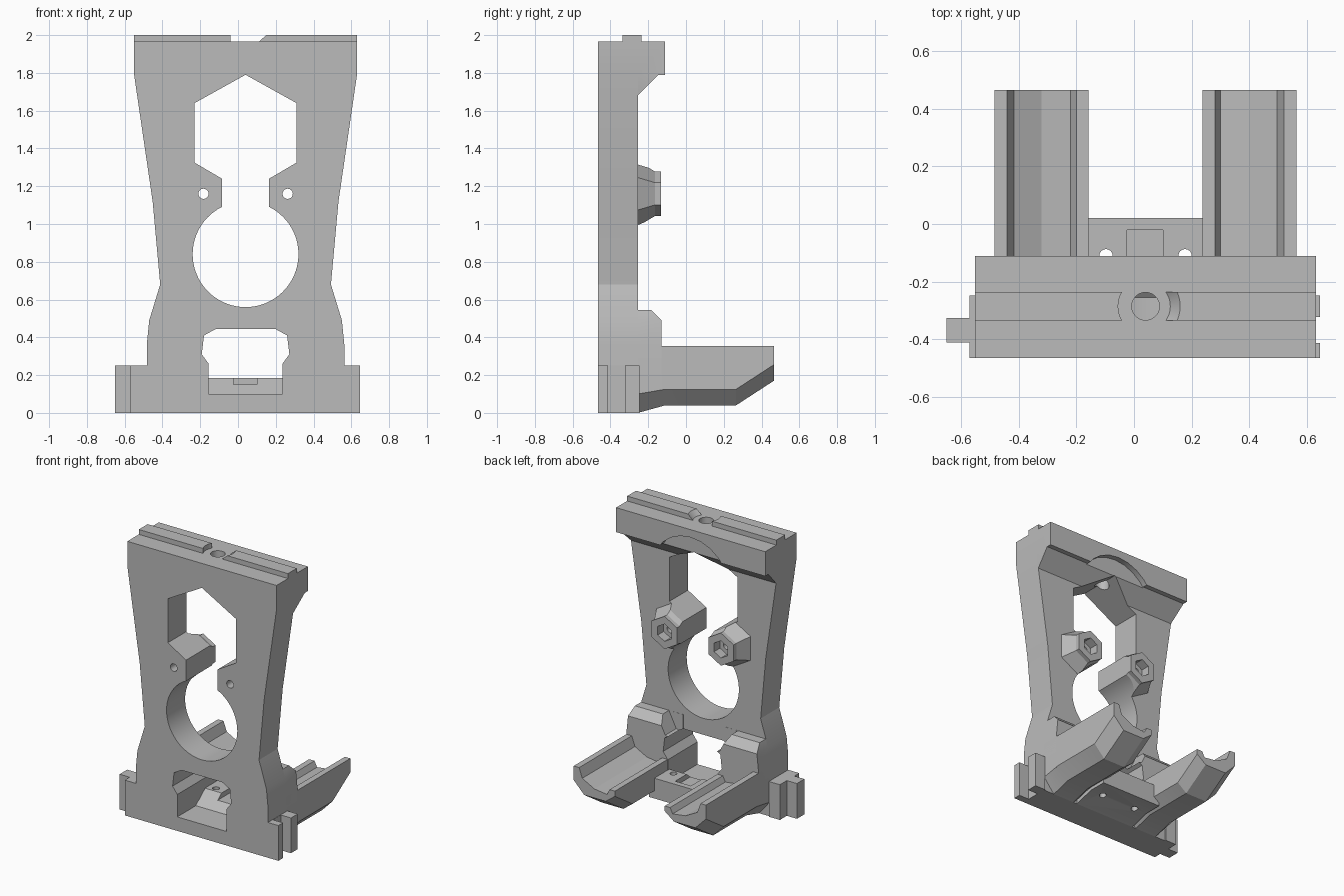
import bpy, bmesh, math
from mathutils import Vector

if "Cube" in bpy.data.objects:
    bpy.data.objects.remove(bpy.data.objects["Cube"], do_unlink=True)

CX = 0.04                       # symmetry line of the frame
FRONT, BACK = -0.465, -0.255    # faces of the upright plate

grey = bpy.data.materials.new("plain_grey")
grey.use_nodes = True
grey.diffuse_color = (0.5, 0.5, 0.5, 1)
grey.node_tree.nodes["Principled BSDF"].inputs["Base Color"].default_value = (0.5, 0.5, 0.5, 1)


def loft(name, rings):
    """Solid through a row of matching closed rings."""
    bm = bmesh.new()
    loops = [[bm.verts.new(p) for p in ring] for ring in rings]
    n = len(loops[0])
    for a, b in zip(loops, loops[1:]):
        for i in range(n):
            bm.faces.new((a[i], a[(i + 1) % n], b[(i + 1) % n], b[i]))
    bm.faces.new(loops[0])
    bm.faces.new(loops[-1])
    bmesh.ops.recalc_face_normals(bm, faces=bm.faces)
    mesh = bpy.data.meshes.new(name)
    bm.to_mesh(mesh)
    bm.free()
    mesh.materials.append(grey)
    obj = bpy.data.objects.new(name, mesh)
    bpy.context.collection.objects.link(obj)
    return obj


def prism(name, pts, y0, y1):
    return loft(name, [[(x, y, z) for x, z in pts] for y in (y0, y1)])


def bar(name, pts, x0, x1):
    return loft(name, [[(x, y, z) for y, z in pts] for x in (x0, x1)])


def box(name, x0, x1, y0, y1, z0, z1):
    return prism(name, [(x0, z0), (x1, z0), (x1, z1), (x0, z1)], y0, y1)


def circle(cx, cz, r, n=48, start=0.0):
    return [(cx + r * math.cos(start + math.tau * i / n),
             cz + r * math.sin(start + math.tau * i / n)) for i in range(n)]


def upright(name, x, y, z0, z1, r0, r1=None, n=48):
    return loft(name, [[(px, py, z) for px, py in circle(x, y, r, n)]
                       for z, r in ((z0, r0), (z1, r1 or r0))])


def combine(obj, others, operation="DIFFERENCE"):
    """Boolean the others into obj, then drop them."""
    for other in others:
        mod = obj.modifiers.new("cut", "BOOLEAN")
        mod.operation, mod.object, mod.solver = operation, other, "EXACT"
    bpy.context.view_layer.update()
    graph = bpy.context.evaluated_depsgraph_get()
    mesh = bpy.data.meshes.new_from_object(obj.evaluated_get(graph))
    obj.modifiers.clear()
    obj.data = mesh
    for other in others:
        bpy.data.objects.remove(other, do_unlink=True)
    return obj


def both(half):
    """Mirror a half outline, given as (offset, z), about the centre line."""
    return [(CX + x, z) for x, z in half] + [(CX - x, z) for x, z in reversed(half)]


# Shared outlines
outline = both([(0.523, 0), (0.523, 0.36), (0.51, 0.49), (0.452, 0.68),
                (0.492, 1.12), (0.59, 1.79), (0.59, 1.965)])
window = both([(0.195, 0.10), (0.195, 0.26), (0.232, 0.31), (0.22, 0.41), (0.16, 0.443)])


def keyhole():
    a0 = math.acos(0.125 / 0.28)
    arc = [(0.28 * math.cos(a0 - i * (a0 + math.pi / 2) / 32),
            0.84 + 0.28 * math.sin(a0 - i * (a0 + math.pi / 2) / 32)) for i in range(32)]
    half = [(0.27, 1.64), (0.27, 1.325), (0.125, 1.24)] + arc
    pts = [(CX, 1.79)] + [(CX + x, z) for x, z in half] + [(CX, 0.56)]
    pts += [(CX - x, z) for x, z in reversed(half)]
    return prism("keyhole_cutter", pts, -0.6, 0.1)


def window_cutter():
    return prism("window_cutter", window, -0.6, 0.1)


def bolt_hole():
    return upright("bolt_cutter", CX, -0.285, 1.6, 2.1, 0.048)


# Upright plate with its openings
plate = prism("upright_plate", outline, FRONT, BACK)
screws = [prism("screw_cutter", circle(CX + s * 0.223, 1.16, 0.027, 24), -0.6, 0.1)
          for s in (-1, 1)]
combine(plate, [keyhole(), window_cutter(), bolt_hole()] + screws)

# Base: tongue on one end, groove on the other
base_left = box("base_left", -0.57, CX - 0.523, FRONT, -0.247, 0, 0.252)
tongue = box("base_tongue", -0.65, -0.57, -0.41, -0.325, 0, 0.252)
base_right = box("base_right", CX + 0.523, 0.645, FRONT, -0.247, 0, 0.252)
combine(base_right, [box("groove_cutter", 0.565, 0.7, -0.413, -0.323, -0.1, 0.4)])

# Overhanging top beam with a round recess behind
beam = bar("top_beam", [(BACK, 1.965), (-0.11, 1.965), (-0.11, 1.79),
                        (-0.145, 1.79), (BACK, 1.68)], -0.6, 0.7)
combine(beam, [prism("clip", outline, -0.5, 0.1)], "INTERSECT")
combine(beam, [keyhole(), bolt_hole(),
               prism("recess_cutter", circle(CX, 1.6, 0.31, 24), -0.15, 0.1)])

# Top ridge, split around the bolt hole
ridge_left = box("ridge_left", -0.55, CX, -0.335, -0.235, 1.965, 2.0)
combine(ridge_left, [upright("round_cutter", CX, -0.285, 1.9, 2.1, 0.095)])
ridge_right = box("ridge_right", CX, 0.63, -0.335, -0.235, 1.965, 2.0)
combine(ridge_right, [upright("cone_cutter", CX, -0.285, 1.955, 2.01, 0.076, 0.13)])

for side, word in ((-1, "right"), (1, "left")):
    # Tapered hexagonal boss with a nut pocket
    bx = CX + side * 0.223
    boss = loft(word + "_boss", [[(x, y, z) for x, z in circle(bx, 1.16, r, 6, math.pi / 6)]
                                 for y, r in ((BACK, 0.172), (-0.163, 0.117), (-0.133, 0.117))])
    combine(boss, [keyhole(),
                   prism("nut_cutter", circle(bx, 1.16, 0.062, 6, math.pi / 6), -0.2, 0.1),
                   prism("screw_cutter", circle(bx, 1.16, 0.027, 24), -0.6, 0.1)])

    # Post behind the plate, above the cradle
    post = bar(word + "_post", [(BACK, 0.12), (BACK, 0.545), (-0.185, 0.545),
                                (-0.13, 0.49), (-0.13, 0.12)],
               CX + side * 0.16, CX + side * 0.6)
    combine(post, [prism("clip", outline, -0.5, 0.1)], "INTERSECT")
    corner = [(CX + side * 0.1, 0.40), (CX + side * 0.215, 0.43),
              (CX + side * 0.28, 0.56), (CX + side * 0.1, 0.56)]
    combine(post, [window_cutter(), prism("corner_cutter", corner, -0.254, 0.1)])

    # Cradle: trough with chamfered underside and a raked end
    rings = []
    for y, low, shoulder in ((BACK, 0, 0.10), (-0.11, 0.04, 0.125),
                             (0.265, 0.04, 0.125), (0.465, 0.17, 0.255)):
        section = [(0.523, shoulder), (0.523, 0.355), (0.48, 0.355), (0.455, 0.285),
                   (0.36, 0.235), (0.26, 0.222), (0.24, 0.262), (0.197, 0.262),
                   (0.197, shoulder - 0.03), (0.27, low), (0.44, low)]
        rings.append([(CX + side * x, y, z) for x, z in section])
    loft(word + "_cradle", rings)

# Shelf between the cradles, with slot and two drilled holes
shelf = bar("shelf", [(BACK, 0), (BACK, 0.10), (-0.15, 0.185), (0.02, 0.185),
                      (0.02, 0.04), (-0.11, 0.04)], CX - 0.24, CX + 0.24)
combine(shelf, [box("slot_cutter", -0.025, 0.1, -0.3, -0.02, 0.15, 0.3)] +
        [upright("drill_cutter", CX + s * 0.137, -0.11, -0.1, 0.4, 0.023, n=24)
         for s in (-1, 1)])

# Smooth the round walls, keep edges sharp
bpy.ops.object.select_all(action="DESELECT")
for obj in bpy.context.collection.objects:
    if obj.type == "MESH" and obj.data.materials and obj.data.materials[0] == grey:
        obj.select_set(True)
        bpy.context.view_layer.objects.active = obj
bpy.ops.object.shade_smooth_by_angle(angle=math.radians(20))
